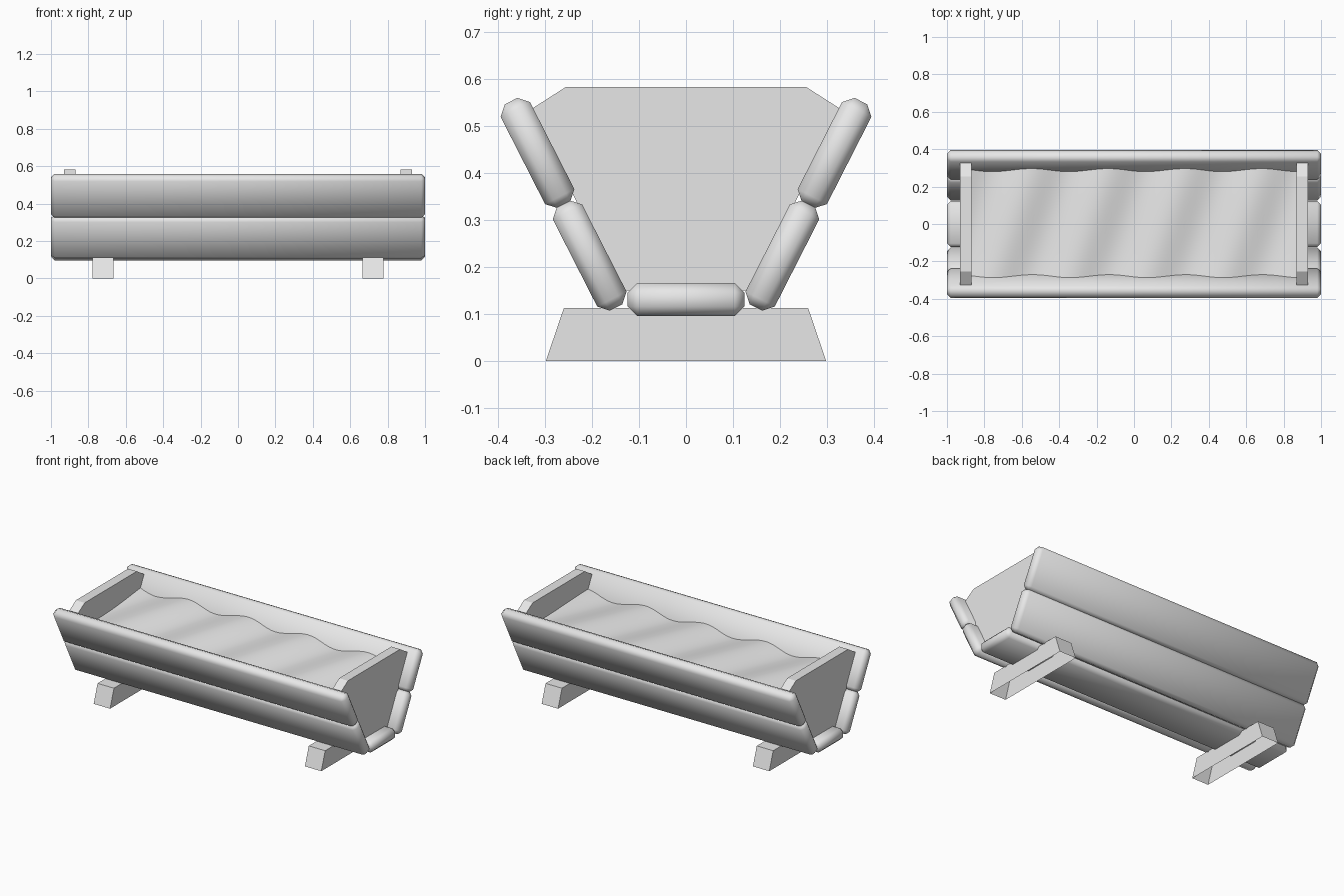
import bpy
import bmesh
from math import sin, cos, pi, radians

cube = bpy.data.objects.get("Cube")
if cube:
    bpy.data.objects.remove(cube, do_unlink=True)

# Single plain grey used on every part
grey = bpy.data.materials.new("light_grey")
grey.use_nodes = True
grey.diffuse_color = (0.8, 0.8, 0.8, 1)
grey.node_tree.nodes["Principled BSDF"].inputs["Base Color"].default_value = (0.8, 0.8, 0.8, 1)


def finish(name, bm, smooth=False):
    bmesh.ops.recalc_face_normals(bm, faces=bm.faces)
    for face in bm.faces:
        face.smooth = smooth
    mesh = bpy.data.meshes.new(name)
    bm.to_mesh(mesh)
    bm.free()
    mesh.materials.append(grey)
    obj = bpy.data.objects.new(name, mesh)
    bpy.context.collection.objects.link(obj)
    return obj


def board(name, y, z, tilt):
    """Long plank with chamfered, softly shaded edges."""
    bm = bmesh.new()
    bmesh.ops.create_cube(bm, size=1)
    bmesh.ops.scale(bm, vec=(2.0, 0.248, 0.07), verts=bm.verts)
    bmesh.ops.bevel(bm, geom=bm.edges[:], offset=0.02, segments=1, affect='EDGES')
    obj = finish(name, bm, smooth=True)
    obj.location = (0, y, z)
    obj.rotation_euler.x = radians(tilt)


def slab(name, half_profile, x0, x1, open_bottom=False):
    """Symmetric y-z outline, listed bottom to top, extruded along x."""
    outline = half_profile + [(-y, z) for y, z in reversed(half_profile)]
    bm = bmesh.new()
    near = [bm.verts.new((x0, y, z)) for y, z in outline]
    far = [bm.verts.new((x1, y, z)) for y, z in outline]
    bm.faces.new(near)
    bm.faces.new(far[::-1])
    count = len(outline)
    for i in range(count - 1 if open_bottom else count):
        j = (i + 1) % count
        bm.faces.new((near[i], far[i], far[j], near[j]))
    finish(name, bm)


# Trough boards
board("bottom_board", 0, 0.13, 0)
for label, side in (("front", -1), ("back", 1)):
    board(label + "_lower_board", side * 0.205, 0.224, side * 63)
    board(label + "_upper_board", side * 0.316, 0.442, side * 63)

# End panels and hollow feet
panel = [(0.14, 0.15), (0.33, 0.535), (0.255, 0.583)]
foot = [(0.298, 0), (0.26, 0.112)]
for label, side in (("right", -1), ("left", 1)):
    slab(label + "_end_panel", panel, side * 0.87, side * 0.93)
    slab(label + "_foot", foot, side * 0.666, side * 0.778, open_bottom=True)

# Rippled soil surface
bm = bmesh.new()
bmesh.ops.create_grid(bm, x_segments=60, y_segments=16, size=1)
for v in bm.verts:
    v.co.x *= 0.9
    v.co.y *= 0.31
    ridge = v.co.x + 0.55 - 0.35 * (v.co.y - 0.29)
    v.co.z = 0.455 + 0.016 * cos(2 * pi * ridge / 0.41) + 0.01 * sin(4 * v.co.y)
finish("soil", bm, smooth=True)
